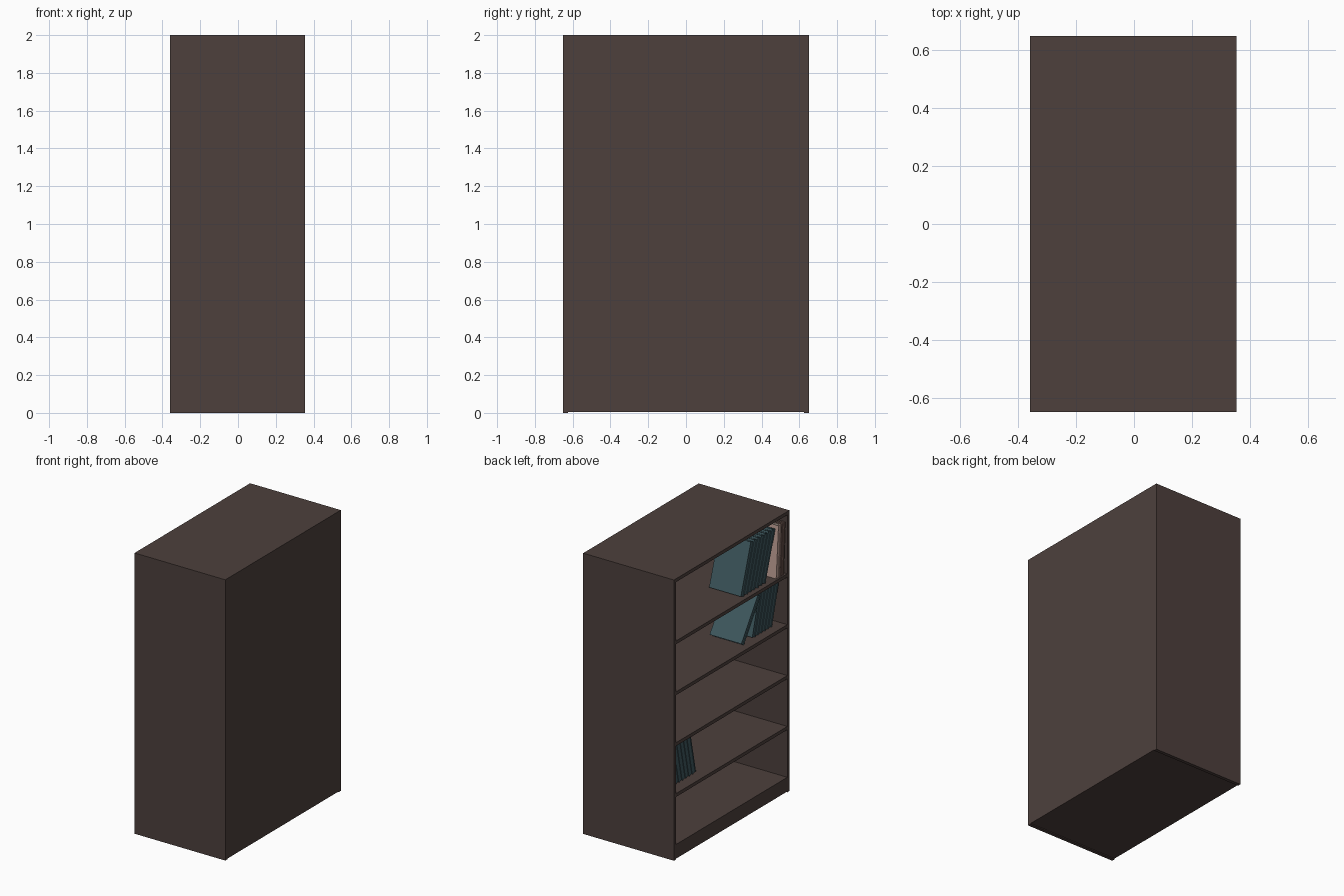
import bpy, bmesh
from math import radians, cos
from mathutils import Matrix, Vector

if "Cube" in bpy.data.objects:
    bpy.data.objects.remove(bpy.data.objects["Cube"])


def material(name, rgb):
    m = bpy.data.materials.new(name)
    m.diffuse_color = (*rgb, 1)
    m.use_nodes = True
    m.node_tree.nodes["Principled BSDF"].inputs["Base Color"].default_value = m.diffuse_color
    return m


WOOD = material("dark_wood", (0.075, 0.051, 0.046))
TEAL = material("teal_cover", (0.05, 0.10, 0.115))
PALE = material("pale_cover", (0.52, 0.35, 0.30))
BROWN = material("brown_cover", (0.20, 0.12, 0.10))
PAGES = material("pages", (0.6, 0.55, 0.47))


def add_box(bm, lo, hi, index=0):
    lo, hi = Vector(lo), Vector(hi)
    m = Matrix.Translation((lo + hi) / 2) @ Matrix.Diagonal((*(hi - lo), 1))
    verts = bmesh.ops.create_cube(bm, size=1, matrix=m)["verts"]
    for f in {f for v in verts for f in v.link_faces}:
        f.material_index = index


def make(name, bm, mats):
    me = bpy.data.meshes.new(name)
    bm.to_mesh(me)
    bm.free()
    for m in mats:
        me.materials.append(m)
    ob = bpy.data.objects.new(name, me)
    bpy.context.collection.objects.link(ob)
    return ob


def board(name, lo, hi):
    bm = bmesh.new()
    add_box(bm, lo, hi)
    return make(name, bm, [WOOD])


X0, X1, Y, T = -0.36, 0.355, 0.65, 0.024

# Carcass, open towards -x
for s, name in ((-1, "side_front"), (1, "side_rear")):
    ys = sorted((s * Y, s * (Y - T)))
    board(name, (X0, ys[0], 0), (X1, ys[1], 2 - T))
board("top_board", (X0, -Y, 2 - T), (X1, Y, 2))
board("back_panel", (X1 - 0.02, -Y + T, 0.005), (X1, Y - T, 2 - T))
board("plinth", (X0, -Y + T, 0.006), (X1 - 0.02, Y - T, 0.107))

# Shelves (heights of their top faces)
SHELF = [0.107 + 0.3625 * i for i in range(5)]
for i, z in enumerate(SHELF[1:]):
    board(f"shelf_{i + 1}", (X0, -Y + T, z - T), (X1 - 0.02, Y - T, z))


# Book: spine, two covers and an inset page block; lean > 0 tips towards -y
def book(name, x, y, z, depth, height, thick, lean, mat):
    bm = bmesh.new()
    c = 0.005
    d = 1 if lean >= 0 else -1
    off = 0 if d > 0 else -thick
    add_box(bm, (0, off, 0), (depth, off + c, height))
    add_box(bm, (0, off + thick - c, 0), (depth, off + thick, height))
    add_box(bm, (0.004, off + c, 0), (0.012, off + thick - c, height))
    add_box(bm, (0.012, off + c, 0.006),
            (depth - 0.008, off + thick - c, height - 0.006), 1)
    ob = make(name, bm, [mat, PAGES])
    ob.location = (x, y, z)
    ob.rotation_euler.x = radians(lean)


def stack(name, count, x, y, z, depth, height, thick, lean, mat):
    step = thick / cos(radians(lean))
    d = 1 if lean >= 0 else -1
    for i in range(count):
        book(f"{name}_{i + 1}", x, y - d * step * (i + 1), z,
             depth, height, thick, lean, mat)


# Top shelf: leaning teal row, then pale and brown books at the end
z = SHELF[4]
stack("upper_teal_book", 7, -0.33, -0.142, z, 0.25, 0.365, 0.038, 18, TEAL)
stack("pale_book", 1, -0.35, -0.515, z, 0.25, 0.37, 0.035, 4, PALE)
stack("brown_book", 2, -0.35, -0.552, z, 0.25, 0.37, 0.024, 3, BROWN)

# Second shelf: one strongly tilted book against a leaning row
z = SHELF[3]
stack("tilted_book", 1, -0.31, -0.167, z, 0.25, 0.335, 0.035, 34, TEAL)
stack("middle_teal_book", 6, -0.30, -0.315, z, 0.25, 0.33, 0.036, 15, TEAL)

# Lower shelf: row leaning the other way against the rear side
stack("lower_teal_book", 7, -0.28, 0.286, SHELF[1], 0.22, 0.28, 0.037, -12, TEAL)
